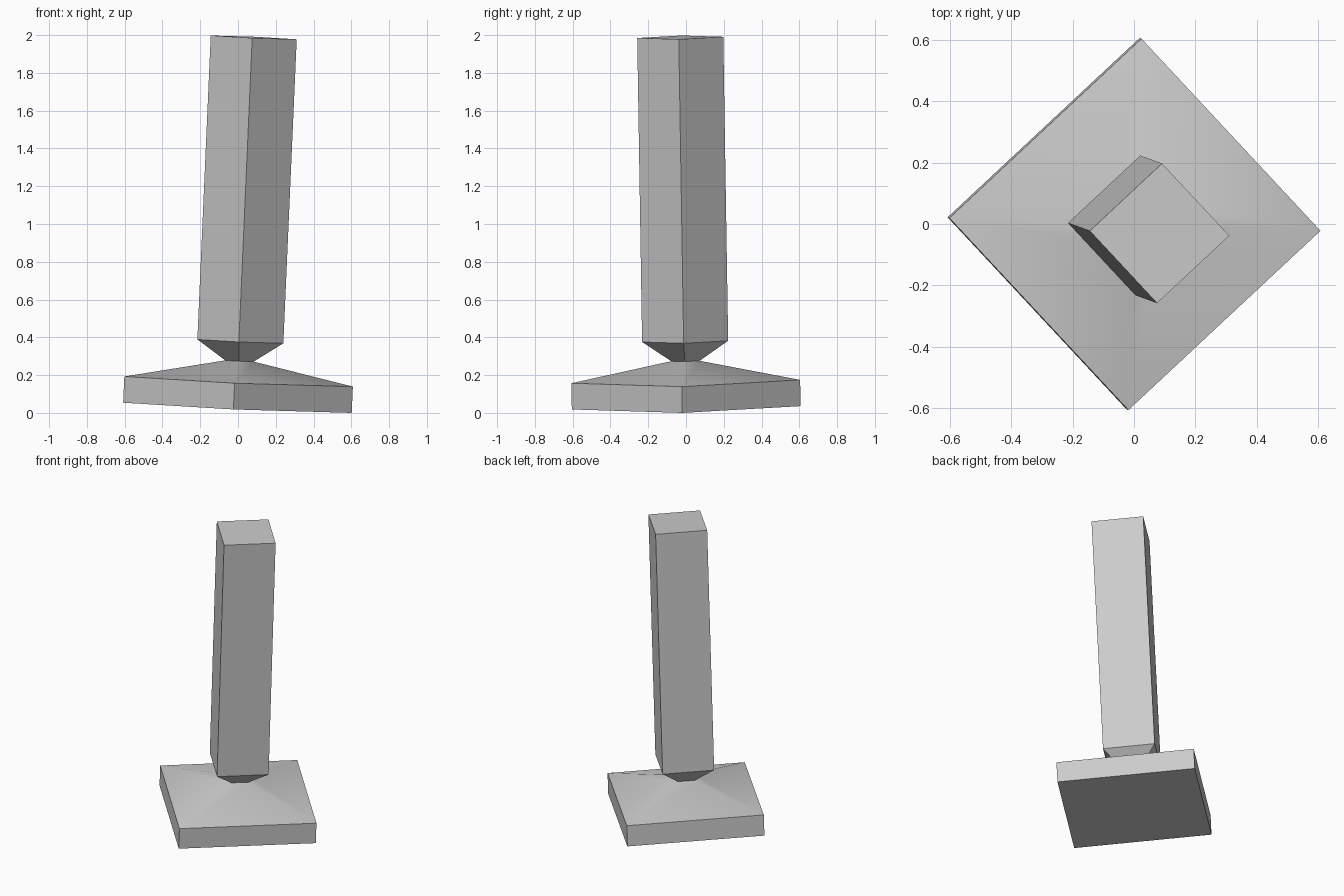
import bpy, bmesh, math
from mathutils import Matrix, Vector

cube = bpy.data.objects.get("Cube")
if cube:
    bpy.data.objects.remove(cube, do_unlink=True)

# Single plain grey
grey = bpy.data.materials.new("plain_grey")
grey.use_nodes = True
colour = (0.6, 0.6, 0.6, 1)
grey.diffuse_color = colour
grey.node_tree.nodes["Principled BSDF"].inputs["Base Color"].default_value = colour

# Whole model leans slightly and is turned to stand on a corner
axis = Vector((0.044, -0.016, 1)).normalized()
lean = Vector((0, 0, 1)).rotation_difference(axis).to_matrix().to_4x4()
placement = (Matrix.Translation((-0.003, 0.001, 0.027)) @ lean
             @ Matrix.Rotation(math.radians(-2), 4, "Z"))


def square_stack(name, sections, cap_bottom, cap_top):
    """Join square sections, given as (height, corner radius), into a part."""
    bm = bmesh.new()
    rings = []
    for z, r in sections:
        rings.append([bm.verts.new((r * math.cos(i * math.pi / 2),
                                    r * math.sin(i * math.pi / 2), z))
                      for i in range(4)])
    for low, high in zip(rings, rings[1:]):
        for i in range(4):
            j = (i + 1) % 4
            bm.faces.new((low[i], low[j], high[j], high[i]))
    if cap_bottom:
        bm.faces.new(rings[0][::-1])
    if cap_top:
        bm.faces.new(rings[-1])
    mesh = bpy.data.meshes.new(name)
    bm.to_mesh(mesh)
    bm.free()
    mesh.materials.append(grey)
    mesh.shade_smooth()
    mesh.set_sharp_from_angle(angle=math.radians(30))
    obj = bpy.data.objects.new(name, mesh)
    obj.matrix_world = placement
    bpy.context.collection.objects.link(obj)
    return obj


NECK = (0.248, 0.075)

# Slab with a shallow pyramid rising to the neck
square_stack("base", [(0, 0.606), (0.139, 0.606), NECK], True, False)

# Square column tapering down to the neck
square_stack("column", [NECK, (0.352, 0.228), (1.963, 0.228)], False, True)
